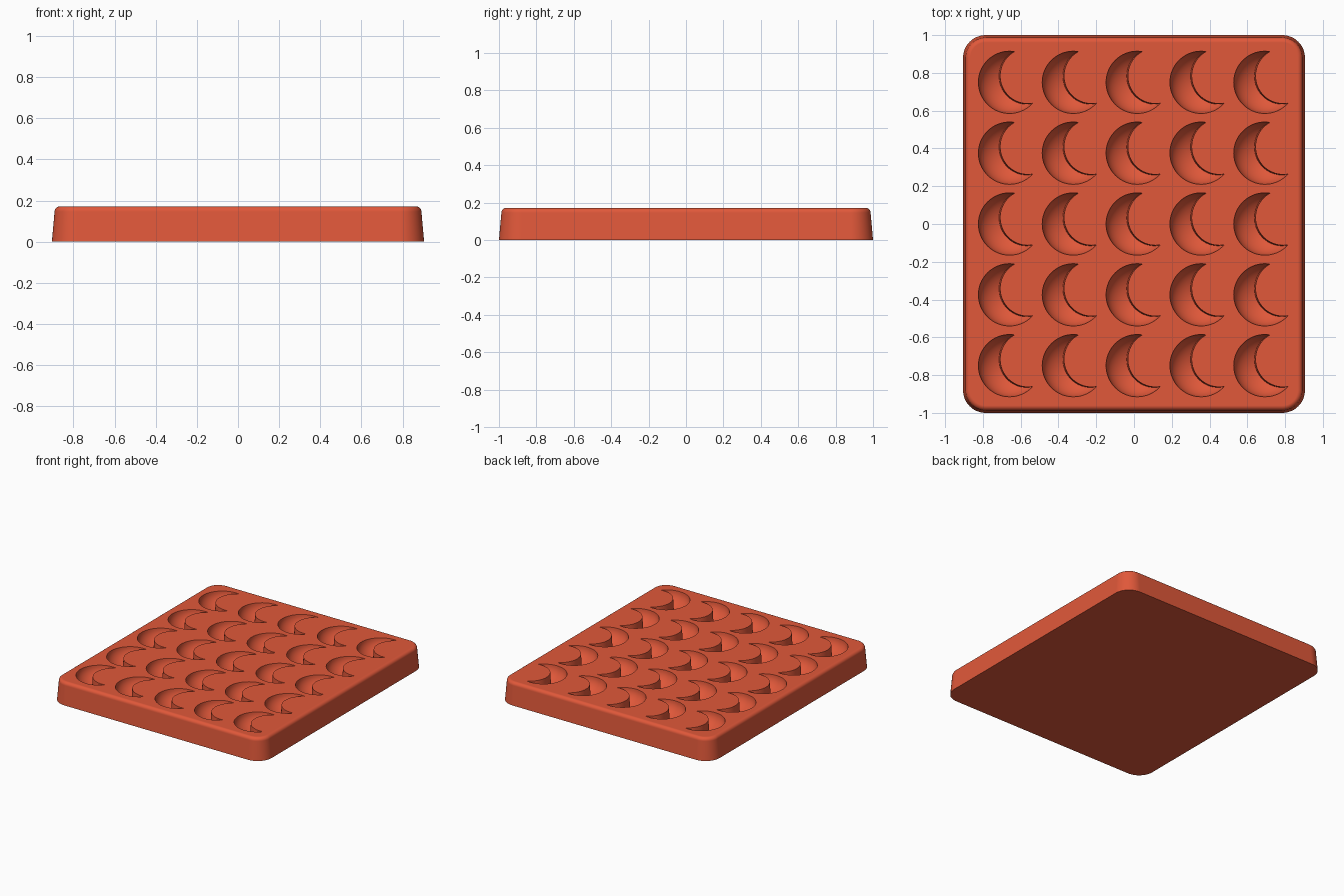
import bpy, bmesh, math
from mathutils import Vector

default = bpy.data.objects.get("Cube")
if default:
    bpy.data.objects.remove(default)

HEIGHT = 0.172
PITCH_X, PITCH_Y = 0.338, 0.375
COUNT = 5

clay = bpy.data.materials.new("terracotta red")
clay.use_nodes = True
clay.diffuse_color = (0.75, 0.098, 0.042, 1)
clay.node_tree.nodes["Principled BSDF"].inputs["Base Color"].default_value = clay.diffuse_color


def loft(name, rings):
    """Closed solid skinned through rings of equal point count."""
    bm = bmesh.new()
    loops = [[bm.verts.new(p) for p in ring] for ring in rings]
    n = len(loops[0])
    for a, b in zip(loops, loops[1:]):
        for i in range(n):
            j = (i + 1) % n
            bm.faces.new((a[i], a[j], b[j], b[i]))
    bm.faces.new(loops[0][::-1])
    bm.faces.new(loops[-1])
    bmesh.ops.recalc_face_normals(bm, faces=bm.faces)
    mesh = bpy.data.meshes.new(name)
    bm.to_mesh(mesh)
    bm.free()
    mesh.materials.append(clay)
    obj = bpy.data.objects.new(name, mesh)
    bpy.context.collection.objects.link(obj)
    return obj


def circle(x, y, z, r, n=64):
    return [(x + r * math.cos(2 * math.pi * i / n), y + r * math.sin(2 * math.pi * i / n), z)
            for i in range(n)]


def rounded_rect(inset, z, half_x=0.905, half_y=1.0, radius=0.12, steps=12):
    points = []
    for corner, (sx, sy) in enumerate(((1, 1), (-1, 1), (-1, -1), (1, -1))):
        for k in range(steps + 1):
            a = math.pi / 2 * (corner + k / steps)
            points.append((sx * (half_x - radius) + (radius - inset) * math.cos(a),
                           sy * (half_y - radius) + (radius - inset) * math.sin(a), z))
    return points


def apply_modifiers(obj):
    bpy.context.view_layer.objects.active = obj
    for mod in list(obj.modifiers):
        bpy.ops.object.modifier_apply(modifier=mod.name)


def cut(target, cutter):
    mod = target.modifiers.new("cut", 'BOOLEAN')
    mod.operation, mod.solver, mod.object = 'DIFFERENCE', 'EXACT', cutter
    apply_modifiers(target)
    bpy.data.objects.remove(cutter)


# Tray: drafted walls and a rounded top rim
FILLET = 0.026
rings = [rounded_rect(0, 0)]
for k in range(7):
    a = math.pi / 2 * k / 6
    rings.append(rounded_rect(0.013 + FILLET * (1 - math.cos(a)),
                              HEIGHT - FILLET * (1 - math.sin(a))))
tray = loft("mould_tray", rings)

# Bowl cutter for the first pocket
start = Vector((0.017 - 2 * PITCH_X, -2 * PITCH_Y))
BOWL_R, DEPTH = 0.165, 0.12
rings = []
for k in range(1, 13):
    a = math.pi / 2 * k / 12
    rings.append(circle(*start, HEIGHT - DEPTH * math.cos(a), BOWL_R * math.sin(a)))
rings.append(circle(*start, HEIGHT + 0.05, BOWL_R))
pocket = loft("crescent_cutter", rings)
pocket.hide_render = True

# Drafted island that turns each bowl into a crescent
island_at = start + Vector((0.097, 0.034))
island = loft("island_cutter", [circle(*island_at, HEIGHT - 0.15, 0.155),
                                circle(*island_at, HEIGHT + 0.1, 0.141)])
cut(pocket, island)

# Repeat the pocket over the grid and cut it from the tray
for offset in ((PITCH_X, 0, 0), (0, PITCH_Y, 0)):
    array = pocket.modifiers.new("grid", 'ARRAY')
    array.count = COUNT
    array.use_relative_offset = False
    array.use_constant_offset = True
    array.constant_offset_displace = offset
apply_modifiers(pocket)
cut(tray, pocket)

# Smooth shading with crisp pocket edges and a flat top
bpy.ops.object.select_all(action='DESELECT')
tray.select_set(True)
bpy.context.view_layer.objects.active = tray
bpy.ops.object.shade_smooth_by_angle(angle=math.radians(35))
weighted = tray.modifiers.new("flat top normals", 'WEIGHTED_NORMAL')
weighted.keep_sharp = True
